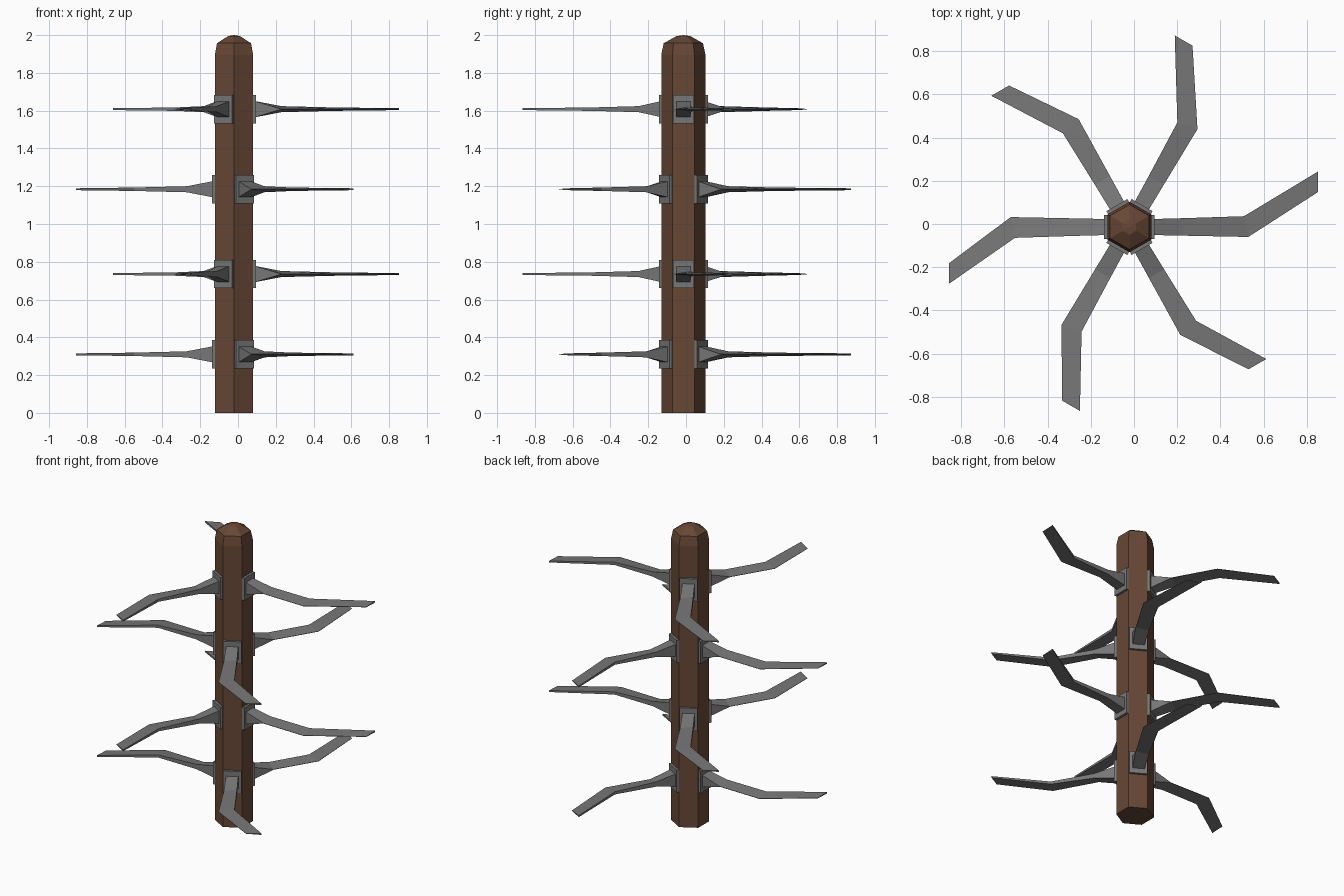
import bpy, bmesh
from math import radians, cos, sin, tau
from mathutils import Matrix, Vector

if "Cube" in bpy.data.objects:
    bpy.data.objects.remove(bpy.data.objects["Cube"])

CENTRE = Vector((-0.021, -0.014, 0))


def material(name, rgb):
    m = bpy.data.materials.new(name)
    m.use_nodes = True
    m.diffuse_color = (*rgb, 1)
    m.node_tree.nodes["Principled BSDF"].inputs["Base Color"].default_value = (*rgb, 1)
    return m


brown = material("brown wood", (0.135, 0.063, 0.036))
grey = material("grey iron", (0.185, 0.185, 0.185))


def add_object(name, bm, mat, matrix):
    bmesh.ops.recalc_face_normals(bm, faces=bm.faces)
    mesh = bpy.data.meshes.new(name)
    bm.to_mesh(mesh)
    bm.free()
    mesh.materials.append(mat)
    ob = bpy.data.objects.new(name, mesh)
    ob.matrix_world = matrix
    bpy.context.collection.objects.link(ob)
    return ob


def loft(rings):
    """Skin a row of equal-length point rings and close both ends."""
    bm = bmesh.new()
    rows = [[bm.verts.new(p) for p in ring] for ring in rings]
    n = len(rows[0])
    for a, b in zip(rows, rows[1:]):
        for i in range(n):
            j = (i + 1) % n
            bm.faces.new((a[i], a[j], b[j], b[i]))
    bm.faces.new(rows[0])
    bm.faces.new(rows[-1])
    return bm


# Six-sided post with a faceted rounded cap
def hexagon(radius, z):
    return [(radius * cos(tau * (i + 0.5) / 6), radius * sin(tau * (i + 0.5) / 6), z)
            for i in range(6)]


profile = [(0.117, 0), (0.117, 1.895), (0.104, 1.957), (0.036, 1.995)]
post = loft([hexagon(r, z) for r, z in profile])
bmesh.ops.poke(post, faces=[f for f in post.faces if f.calc_center_median().z > 1.99])
for v in post.verts:
    if v.co.xy.length < 0.01:
        v.co.z = 2
add_object("post", post, brown, Matrix.Translation(CENTRE))


# Bent blade: thick inner back, outer side thinning to a cutting edge
def blade(reach, swing):
    # inner point, outer point, inner half height, outer half height
    sections = [
        ((0.105, 0.037), (0.105, -0.037), 0.044, 0.044),
        ((0.25, 0.041), (0.25, -0.040), 0.016, 0.001),
        ((0.53, 0.050), (0.55, -0.046), 0.009, 0.001),
        ((0.846 + reach, 0.247 + swing), (0.846 + reach, 0.152 + swing), 0.005, 0.001),
    ]
    return loft([[(*a, h), (*b, k), (*b, -k), (*a, -h)] for a, b, h, k in sections])


def plate():
    bm = bmesh.new()
    bmesh.ops.create_cube(bm, size=1)
    bmesh.ops.scale(bm, vec=(0.03, 0.112, 0.15), verts=bm.verts)
    bmesh.ops.translate(bm, vec=(0.102, 0, 0), verts=bm.verts)
    return bm


# Tip variation for each of the six sides
TIPS = [(0.027, 0.01), (0.027, 0.015), (0, 0.003), (-0.01, 0.016), (0.006, -0.02), (0, -0.004)]

# Four tiers of three, alternate tiers turned by one side
for tier, z in enumerate((0.31, 0.735, 1.184, 1.608)):
    for side in range((tier + 1) % 2, 6, 2):
        place = (Matrix.Translation(CENTRE + Vector((0, 0, z)))
                 @ Matrix.Rotation(radians(60 * side), 4, "Z"))
        add_object(f"mount_plate_{tier}_{side}", plate(), grey, place)
        add_object(f"blade_{tier}_{side}", blade(*TIPS[side]), grey, place)
